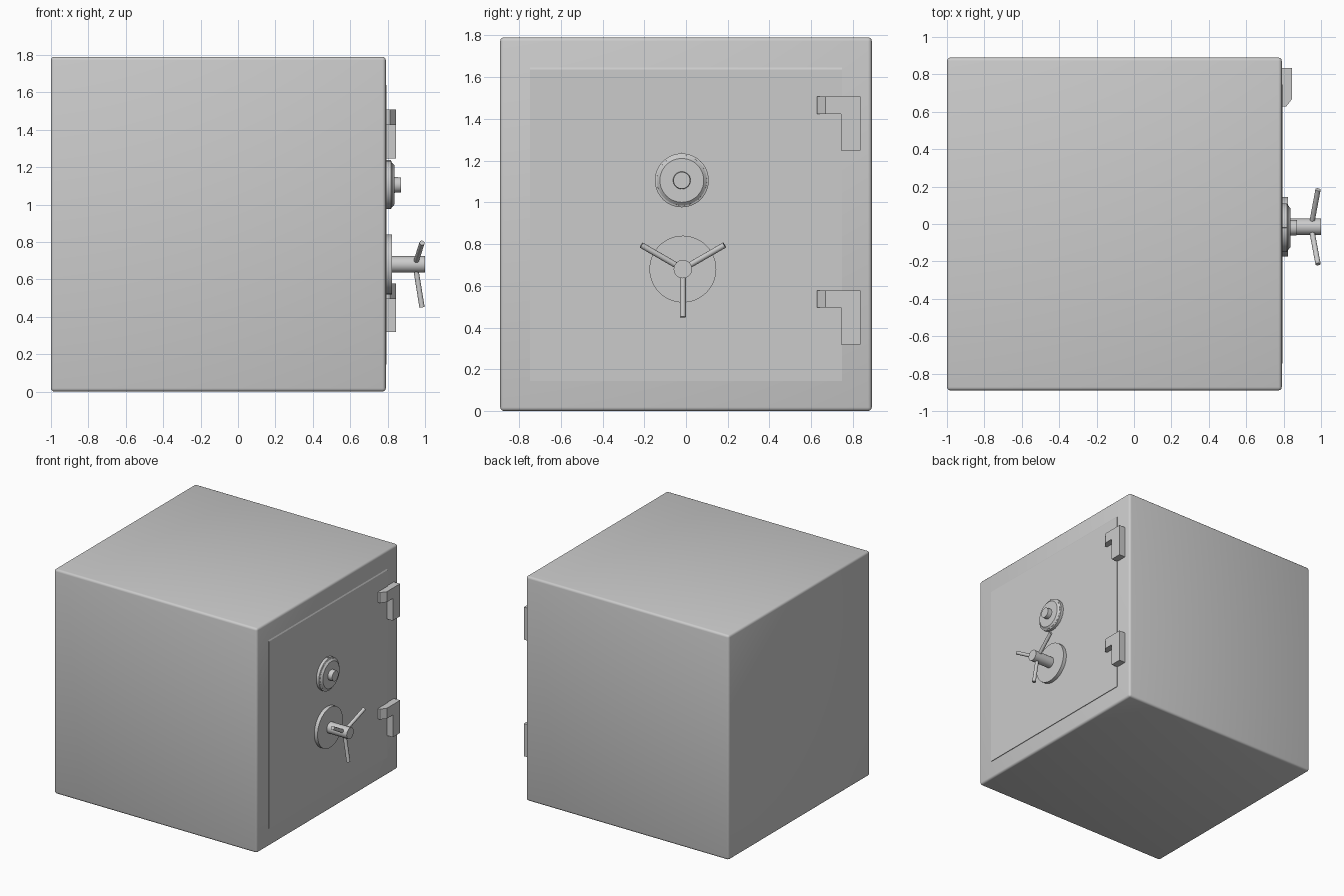
import bpy, bmesh
from math import radians, sin, cos, pi
from mathutils import Vector

if "Cube" in bpy.data.objects:
    bpy.data.objects.remove(bpy.data.objects["Cube"])

FACE = 0.79  # x of the safe's front face


def add_mesh(name, bm, smooth=True):
    bmesh.ops.recalc_face_normals(bm, faces=bm.faces)
    me = bpy.data.meshes.new(name)
    bm.to_mesh(me)
    bm.free()
    ob = bpy.data.objects.new(name, me)
    bpy.context.collection.objects.link(ob)
    bpy.ops.object.select_all(action='DESELECT')
    ob.select_set(True)
    bpy.context.view_layer.objects.active = ob
    if smooth:
        bpy.ops.object.shade_smooth_by_angle(angle=radians(35))
    return ob


def prism(name, outline, offset):
    """Extrude a closed outline of 3D points along an offset."""
    bm = bmesh.new()
    f = bm.faces.new([bm.verts.new(p) for p in outline])
    r = bmesh.ops.extrude_face_region(bm, geom=[f])
    verts = [v for v in r['geom'] if isinstance(v, bmesh.types.BMVert)]
    bmesh.ops.translate(bm, verts=verts, vec=offset)
    return add_mesh(name, bm, smooth=False)


def lathe(name, profile, y, z, n=48):
    """Turn (x, radius) points around an axis along x."""
    bm = bmesh.new()
    rings = [[bm.verts.new((x, y + r * cos(2 * pi * i / n), z + r * sin(2 * pi * i / n)))
              for i in range(n)] for x, r in profile]
    for a, b in zip(rings, rings[1:]):
        for i in range(n):
            bm.faces.new((a[i], a[(i + 1) % n], b[(i + 1) % n], b[i]))
    bm.faces.new(rings[0])
    bm.faces.new(rings[-1])
    return add_mesh(name, bm)


def rod(name, a, b, r, n=16):
    a, b = Vector(a), Vector(b)
    bm = bmesh.new()
    bmesh.ops.create_cone(bm, cap_ends=True, segments=n, radius1=r, radius2=r,
                          depth=(b - a).length)
    rot = (b - a).to_track_quat('Z', 'Y').to_matrix().to_4x4()
    bm.transform(rot)
    bmesh.ops.translate(bm, verts=bm.verts, vec=(a + b) / 2)
    return add_mesh(name, bm)


# Safe body with softened edges
bm = bmesh.new()
bmesh.ops.create_cube(bm, size=1)
bmesh.ops.scale(bm, verts=bm.verts, vec=(1.79, 1.78, 1.79))
bmesh.ops.translate(bm, verts=bm.verts, vec=(-0.105, 0, 0.895))
bmesh.ops.bevel(bm, geom=bm.edges[:], offset=0.018, segments=3, profile=0.5, affect='EDGES')
add_mesh("safe_body", bm)

# Slightly raised door panel with a sloping top edge
prism("door_panel", [(FACE - 0.02, -0.747, 0.145), (FACE + 0.005, -0.747, 0.145),
                     (FACE + 0.005, -0.747, 1.635), (FACE, -0.747, 1.645),
                     (FACE - 0.02, -0.747, 1.645)], (0, 1.494, 0))

# Hinges: chamfered strap on the door, block hanging below it
for label, top in (("upper", 1.507), ("lower", 0.578)):
    prism(label + "_hinge_strap",
          [(FACE - 0.01, 0.627, top - 0.083), (0.813, 0.627, top - 0.083),
           (0.845, 0.668, top - 0.083), (0.845, 0.835, top - 0.083),
           (FACE - 0.01, 0.835, top - 0.083)], (0, 0, 0.083))
    prism(label + "_hinge_block",
          [(FACE - 0.01, 0.743, top - 0.26), (0.845, 0.743, top - 0.26),
           (0.845, 0.835, top - 0.26), (FACE - 0.01, 0.835, top - 0.26)], (0, 0, 0.177))

# Combination dial: rim, stepped face and knob
DY, DZ = -0.02, 1.105
lathe("dial_rim", [(FACE - 0.01, 0.129), (0.818, 0.129), (0.822, 0.122)], DY, DZ)
lathe("dial_face", [(0.81, 0.122), (0.823, 0.120), (0.836, 0.105)], DY, DZ)
lathe("dial_knob", [(0.82, 0.043), (0.872, 0.040)], DY, DZ, 32)
prism("dial_marker", [(FACE, DY - 0.006, DZ + 0.12), (FACE, DY + 0.006, DZ + 0.12),
                      (FACE, DY, DZ + 0.134)], (0.028, 0, 0))

# Handle: backplate, hub and three spokes leaning outward
HY, HZ = -0.015, 0.68
lathe("handle_plate", [(FACE - 0.01, 0.16), (0.824, 0.16)], HY, HZ)
lathe("handle_hub", [(0.81, 0.044), (1.0, 0.044)], HY, HZ, 32)
for i, deg in enumerate((-90, 30, 150)):
    c, s = cos(radians(deg)), sin(radians(deg))
    rod(f"handle_spoke_{i + 1}", (0.95, HY + 0.02 * c, HZ + 0.02 * s),
        (0.984, HY + 0.23 * c, HZ + 0.23 * s), 0.014)
